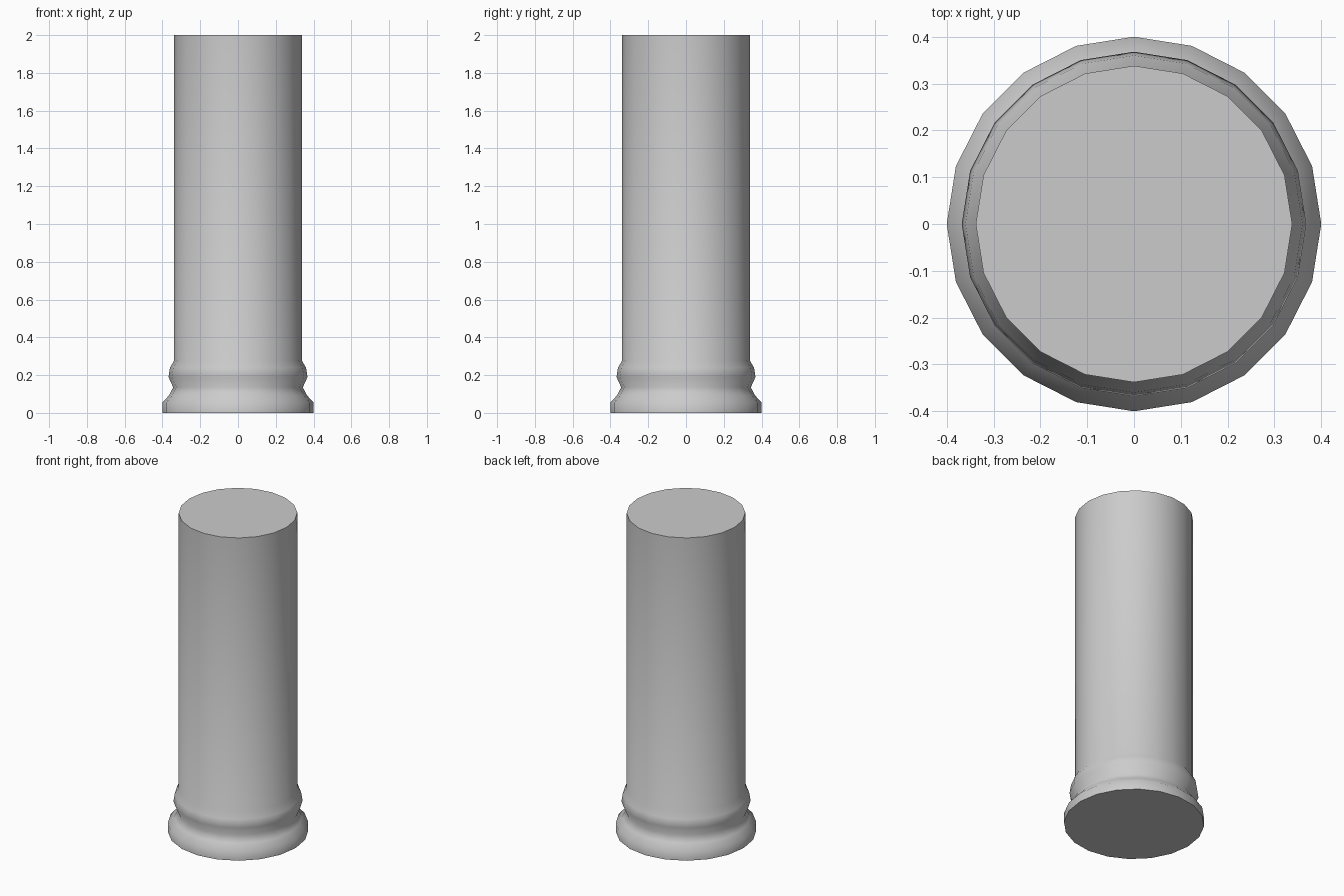
import bpy, bmesh
from math import cos, sin, pi, radians

if "Cube" in bpy.data.objects:
    bpy.data.objects.remove(bpy.data.objects["Cube"])

SIDES = 20
# (radius, height): foot, neck, ring moulding, plain shaft
PROFILE = [(0.40, 0.0), (0.40, 0.055), (0.365, 0.093), (0.343, 0.135),
           (0.368, 0.19), (0.36, 0.24), (0.338, 0.277), (0.338, 2.0)]


def lathe(name, profile, sides):
    bm = bmesh.new()
    rings = [[bm.verts.new((r * cos(2 * pi * i / sides), r * sin(2 * pi * i / sides), z))
              for i in range(sides)] for r, z in profile]
    for low, high in zip(rings, rings[1:]):
        for i in range(sides):
            j = (i + 1) % sides
            bm.faces.new((low[i], low[j], high[j], high[i]))
    # End caps
    bm.faces.new(rings[0][::-1])
    bm.faces.new(rings[-1])
    mesh = bpy.data.meshes.new(name)
    bm.to_mesh(mesh)
    bm.free()
    obj = bpy.data.objects.new(name, mesh)
    bpy.context.collection.objects.link(obj)
    return obj


# Column with moulded base
column = lathe("column", PROFILE, SIDES)
bpy.context.view_layer.objects.active = column
column.select_set(True)
bpy.ops.object.shade_smooth_by_angle(angle=radians(60))
